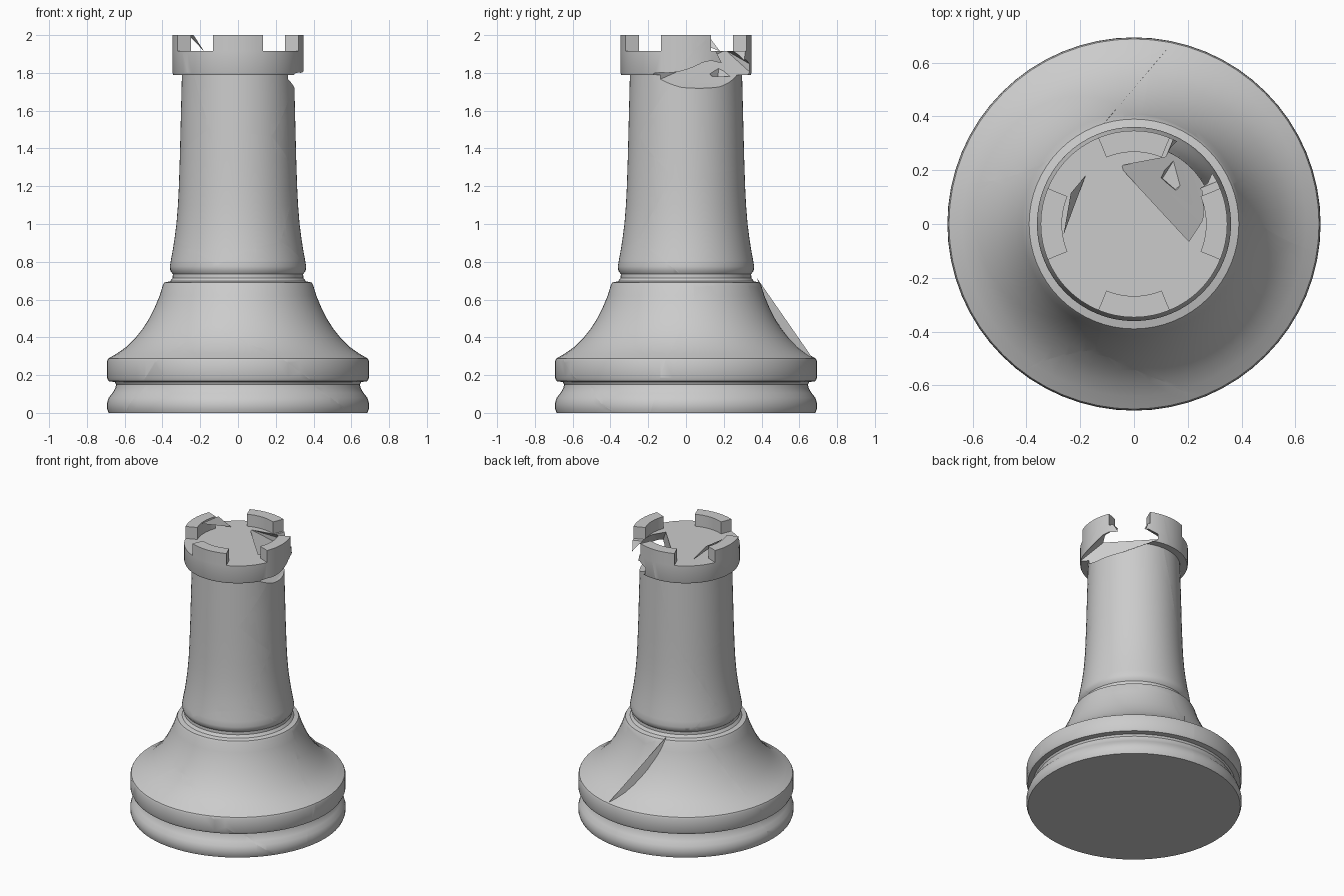
import bpy, bmesh
from math import radians, atan2, degrees, cos, sin, pi
from mathutils import Vector

if "Cube" in bpy.data.objects:
    bpy.data.objects.remove(bpy.data.objects["Cube"])

SEGMENTS = 64
# radius, height from the bottom centre up to the middle of the tower floor
PROFILE = [(0, 0), (.685, 0), (.693, .02), (.694, .05), (.685, .08), (.665, .105), (.65, .13),
           (.645, .15), (.652, .163), (.685, .168), (.693, .185), (.693, .275), (.688, .287),
           (.64, .315), (.59, .35), (.545, .395), (.505, .445), (.47, .50), (.44, .56),
           (.415, .62), (.398, .675), (.39, .69), (.36, .697), (.346, .715), (.345, .735),
           (.358, .752), (.361, .775), (.355, .81), (.344, .87), (.335, .93), (.326, 1.0),
           (.318, 1.1), (.313, 1.2), (.308, 1.35), (.303, 1.55), (.297, 1.79), (.343, 1.79),
           (.347, 1.80), (.347, 1.915), (.268, 1.915), (0, 1.915)]


def add_object(name, bm):
    mesh = bpy.data.meshes.new(name)
    bm.to_mesh(mesh)
    bm.free()
    obj = bpy.data.objects.new(name, mesh)
    bpy.context.collection.objects.link(obj)
    return obj


def hull(name, points):
    bm = bmesh.new()
    for p in points:
        bm.verts.new(p)
    res = bmesh.ops.convex_hull(bm, input=bm.verts[:])
    loose = [v for v in bm.verts if not v.link_faces]
    bmesh.ops.delete(bm, geom=loose, context='VERTS')
    bmesh.ops.recalc_face_normals(bm, faces=bm.faces[:])
    obj = add_object(name, bm)
    obj.hide_render = True
    return obj


def sheet(name, points):
    bm = bmesh.new()
    bm.faces.new([bm.verts.new(p) for p in points])
    return add_object(name, bm)


# Turned body
bm = bmesh.new()
verts = [bm.verts.new((r, 0, z)) for r, z in PROFILE]
edges = [bm.edges.new(pair) for pair in zip(verts, verts[1:])]
bmesh.ops.spin(bm, geom=verts + edges, cent=(0, 0, 0), axis=(0, 0, 1),
               angle=2 * pi, steps=SEGMENTS)
bmesh.ops.remove_doubles(bm, verts=bm.verts[:], dist=1e-4)
bmesh.ops.recalc_face_normals(bm, faces=bm.faces[:])

# Four battlements raised from the outer band of the tower floor
raised = []
for f in bm.faces:
    c = f.calc_center_median()
    if c.z > 1.91 and c.xy.length > .27:
        a = degrees(atan2(c.y, c.x)) % 90
        if min(a, 90 - a) < 22.5:
            raised.append(f)
res = bmesh.ops.extrude_face_region(bm, geom=raised)
for v in [g for g in res['geom'] if isinstance(g, bmesh.types.BMVert)]:
    v.co.z = 2.0
bmesh.ops.delete(bm, geom=[f for f in raised if f.is_valid], context='FACES')
bmesh.ops.recalc_face_normals(bm, faces=bm.faces[:])
body = add_object("rook_body", bm)

# Broken-out piece: sloping hollow under the right rim, and a notch in the rim
hollow = hull("hollow_cutter", [
    (-.05, .21, 1.92), (.20, -.06, 1.92), (.245, .02, 1.925), (.24, .12, 1.925),
    (.12, .235, 1.925), (.36, -.24, 1.72), (.36, -.22, 1.735), (.42, .15, 1.67),
    (.42, .15, 1.79), (.17, .42, 1.73), (.17, .42, 1.80)])
notch = hull("notch_cutter", [
    (r * cos(radians(a)), r * sin(radians(a)), z)
    for z, low, high in ((1.78, 40, 58), (2.05, 22, 68))
    for a in (low, high) for r in (.2, .5)])
for cutter in (hollow, notch):
    mod = body.modifiers.new(cutter.name, 'BOOLEAN')
    mod.operation = 'DIFFERENCE'
    mod.solver = 'EXACT'
    mod.object = cutter
bpy.context.view_layer.update()
graph = bpy.context.evaluated_depsgraph_get()
whole = bpy.data.meshes.new_from_object(body.evaluated_get(graph))
for helper in (body, hollow, notch):
    bpy.data.objects.remove(helper)

# Cell centres of the cracked fragments
FRAGMENTS = {
    "crown_front": (.03, -.16, 1.78), "crown_left": (-.22, .04, 1.65),
    "crown_right": (.2, .1, 1.55), "column_front": (-.04, -.14, 1.2),
    "column_back": (.16, .14, 1.0), "base_front_right": (.25, -.3, .5),
    "base_left": (-.4, -.12, .5), "base_front_bottom": (-.02, -.42, .06),
    "base_back_right": (.36, .3, .32), "base_back_left": (-.3, .38, .3)}
shards = []
for name, centre in FRAGMENTS.items():
    bm = bmesh.new()
    bm.from_mesh(whole)
    here = Vector(centre)
    for other in FRAGMENTS.values():
        there = Vector(other)
        if there == here or not bm.faces:
            continue
        cut = bmesh.ops.bisect_plane(
            bm, geom=bm.verts[:] + bm.edges[:] + bm.faces[:], dist=1e-5,
            plane_co=(here + there) / 2, plane_no=there - here, clear_outer=True)
        rim = [g for g in cut['geom_cut'] if isinstance(g, bmesh.types.BMEdge)]
        bmesh.ops.holes_fill(bm, edges=rim, sides=0)
    shards.append(add_object(name, bm))

# Flat fracture faces standing proud of the concave surfaces
shards.append(sheet("base_fracture_face", [
    (.14, .67, .29), (-.11, .375, .715), (-.09, .40, .64), (-.04, .458, .50),
    (.03, .54, .38), (.08, .60, .33)]))
shards.append(sheet("battlement_fracture_face", [
    (-.262, -.04, 2.0), (-.235, .115, 2.0), (-.18, .18, 1.915)]))

# Smooth turning, sharp breaks
bpy.ops.object.select_all(action='DESELECT')
for obj in shards:
    obj.select_set(True)
bpy.context.view_layer.objects.active = shards[0]
bpy.ops.object.shade_smooth_by_angle(angle=radians(30))
